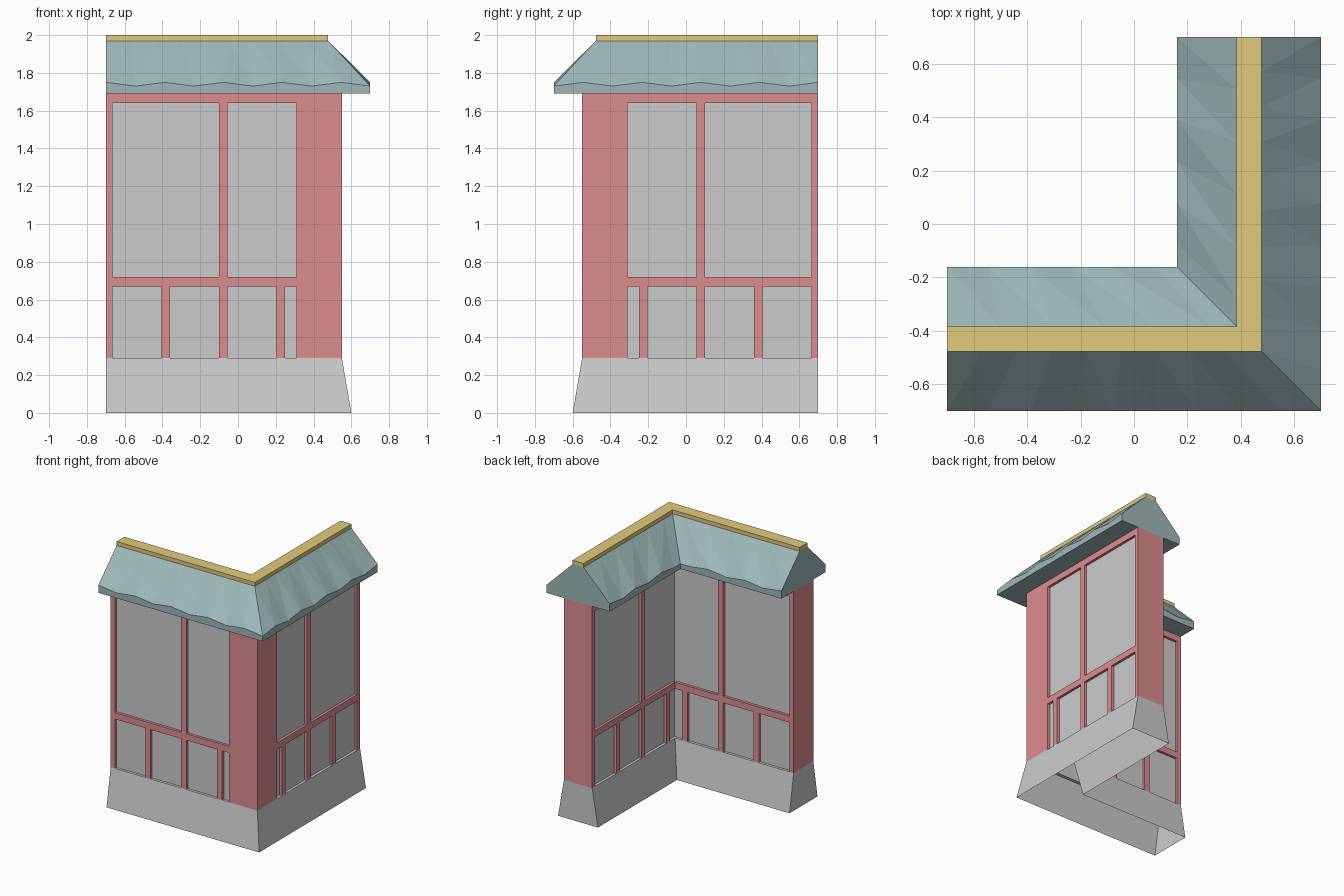
import bpy

if "Cube" in bpy.data.objects:
    bpy.data.objects.remove(bpy.data.objects["Cube"])

C, END = 0.43, 0.70          # wall centreline distance and arm end


def material(name, rgb):
    m = bpy.data.materials.new(name)
    m.diffuse_color = (*rgb, 1)
    m.use_nodes = True
    m.node_tree.nodes["Principled BSDF"].inputs["Base Color"].default_value = m.diffuse_color
    return m


RED = material("red_paint", (0.72, 0.27, 0.27))
TEAL = material("teal_tile", (0.34, 0.48, 0.48))
GOLD = material("gold_trim", (0.75, 0.60, 0.20))


def make(name, verts, faces, mat=None):
    """Mesh of one arm (along x) plus its reflection (along y)."""
    n = len(verts)
    both = verts + [(-y, -x, z) for x, y, z in verts]
    faces = faces + [[i + n for i in reversed(f)] for f in faces]
    me = bpy.data.meshes.new(name)
    me.from_pydata(both, [], faces)
    if mat:
        me.materials.append(mat)
    ob = bpy.data.objects.new(name, me)
    bpy.context.collection.objects.link(ob)
    return ob


def sweep(name, chains, cap=None, mat=None):
    """Run (offset, z) chains along the arm to the mitred corner."""
    verts, faces = [], []
    for chain in chains:
        b = len(verts)
        for d, z in chain:
            verts += [(-END, -C - d, z), (C + d, -C - d, z)]
        for i in range(len(chain) - 1):
            k = b + 2 * i
            faces.append([k, k + 1, k + 3, k + 2])
    if cap:
        b = len(verts)
        verts += [(-END, -C - d, z) for d, z in cap]
        faces.append(list(range(b, b + len(cap))))
    return make(name, verts, faces, mat)


def boxes(name, items, mat):
    verts, faces = [], []
    for x0, x1, y0, y1, z0, z1 in items:
        b = len(verts)
        verts += [(x, y, z) for z in (z0, z1)
                  for x, y in ((x0, y0), (x1, y0), (x1, y1), (x0, y1))]
        faces += [[b + i for i in f] for f in
                  ((3, 2, 1, 0), (4, 5, 6, 7), (0, 1, 5, 4),
                   (1, 2, 6, 5), (2, 3, 7, 6), (3, 0, 4, 7))]
    return make(name, verts, faces, mat)


# Flared plinth, open underneath
sweep("plinth",
      [[(0.17, 0), (0.12, 0.29), (0.095, 0.29)],
       [(-0.095, 0.29), (-0.12, 0.29), (-0.17, 0)]],
      cap=[(-0.17, 0), (0.17, 0), (0.12, 0.29), (-0.12, 0.29)][::-1])

# Recessed grey panels
sweep("wall_panels", [[(0.1, 0.29), (0.1, 1.69)], [(-0.1, 1.69), (-0.1, 0.29)]])

# Red frame: posts and rails on both faces, solid corner and solid end
bars = []
for y0, y1 in ((-0.55, -0.53), (-0.33, -0.31)):
    for x0, x1, top in ((-0.70, -0.665, 1.69), (-0.10, -0.055, 1.69),
                        (-0.405, -0.36, 0.68), (0.205, 0.25, 0.68)):
        bars.append((x0, x1, y0, y1, 0.29, top))
    for z0, z1 in ((0.67, 0.72), (1.64, 1.69)):
        bars.append((-0.70, 0.31, y0, y1, z0, z1))
boxes("wall_frame", bars, RED)
boxes("corner_pillar", [(0.31, 0.55, -0.55, -0.53, 0.29, 1.69)], RED)
boxes("end_pillar", [(-0.70, -0.685, -0.55, -0.31, 0.29, 1.69)], RED)

# Roof slopes with a zigzag eave
STEP = 1.4 / 9
verts, faces = [], []
for side in (1, -1):
    eave, top = C + side * 0.27, C + side * 0.047
    xs = [-END + k * STEP for k in range(10) if -END + k * STEP < eave - 0.01]
    zs = [1.75 - 0.02 * (k % 2) for k in range(len(xs))]
    xs.append(eave)
    zs.append(1.73)
    b = len(verts)
    for x, z in zip(xs, zs):
        xt = -END + (x + END) * (top + END) / (eave + END)
        verts += [(x, -eave, 1.69), (x, -eave, z), (xt, -top, 1.97)]
    for i in range(len(xs) - 1):
        k = b + 3 * i
        quads = [[k, k + 3, k + 4, k + 1], [k + 1, k + 4, k + 5],
                 [k + 1, k + 5, k + 2]]
        faces += quads if side > 0 else [q[::-1] for q in quads]
make("roof_slopes", verts, faces, TEAL)

# Soffit and gable end
sweep("roof_underside", [[(-0.27, 1.69), (0.27, 1.69)]],
      cap=[(-0.27, 1.69), (-0.27, 1.75), (-0.047, 1.97),
           (0.047, 1.97), (0.27, 1.75), (0.27, 1.69)], mat=TEAL)

# Gold ridge beam
sweep("ridge_beam",
      [[(0.047, 1.965), (0.047, 2.0), (-0.047, 2.0), (-0.047, 1.965)]],
      cap=[(-0.047, 1.965), (-0.047, 2.0), (0.047, 2.0), (0.047, 1.965)],
      mat=GOLD)
